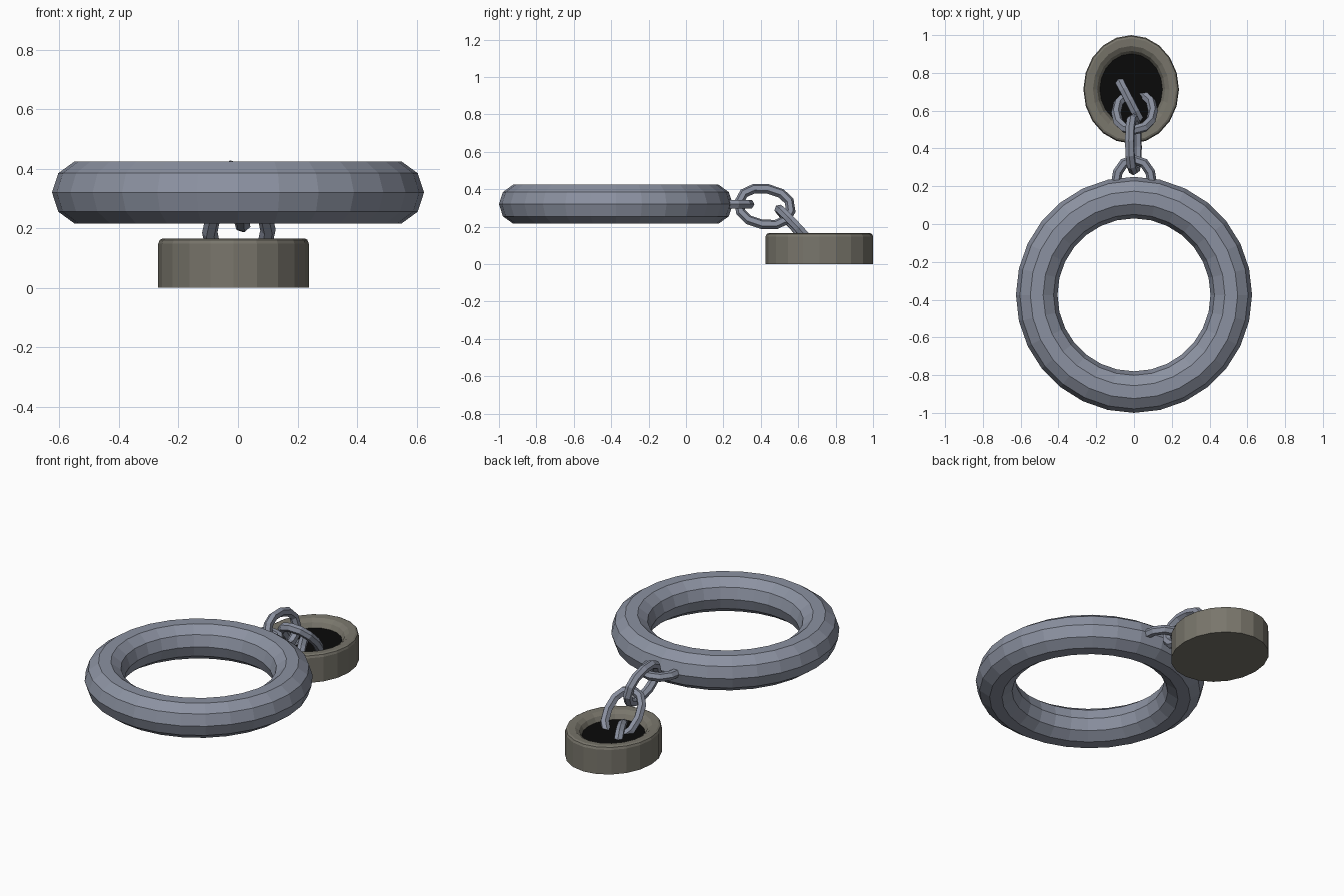
import bpy, bmesh, math
from mathutils import Vector

if "Cube" in bpy.data.objects:
    bpy.data.objects.remove(bpy.data.objects["Cube"])


def material(name, rgb):
    m = bpy.data.materials.new(name)
    m.diffuse_color = (*rgb, 1)
    m.use_nodes = True
    m.node_tree.nodes["Principled BSDF"].inputs["Base Color"].default_value = m.diffuse_color
    return m


STEEL = material("blue grey steel", (0.26, 0.285, 0.355))
STONE = material("warm grey stone", (0.19, 0.18, 0.148))
BLACK = material("black", (0.003, 0.003, 0.003))


def finish(name, bm, mats):
    bmesh.ops.recalc_face_normals(bm, faces=bm.faces)
    me = bpy.data.meshes.new(name)
    bm.to_mesh(me)
    bm.free()
    for m in mats:
        me.materials.append(m)
    ob = bpy.data.objects.new(name, me)
    bpy.context.collection.objects.link(ob)
    return ob


def bridge(bm, a, b):
    n = len(a)
    return [bm.faces.new((a[i], a[(i + 1) % n], b[(i + 1) % n], b[i])) for i in range(n)]


def loop(name, center, u, v, a, b, wire, segs, sides, power=2.0):
    """Closed tube along a (super)ellipse spanned by directions u and v."""
    c, u = Vector(center), Vector(u).normalized()
    v = Vector(v)
    v = (v - u * v.dot(u)).normalized()
    n = u.cross(v)

    def point(t):
        ct, st = math.cos(t), math.sin(t)
        e = 2 / power
        return (u * (a * math.copysign(abs(ct) ** e, ct))
                + v * (b * math.copysign(abs(st) ** e, st)))

    bm = bmesh.new()
    rings = []
    for i in range(segs):
        t = 2 * math.pi * i / segs
        tangent = (point(t + 0.05) - point(t - 0.05)).normalized()
        out = tangent.cross(n)
        rings.append([bm.verts.new(c + point(t)
                      + out * (wire * math.cos(2 * math.pi * k / sides))
                      + n * (wire * math.sin(2 * math.pi * k / sides)))
                      for k in range(sides)])
    for i in range(segs):
        bridge(bm, rings[i], rings[(i + 1) % segs])
    return finish(name, bm, [STEEL])


# Large ring
loop("large_ring", (0, -0.375, 0.32), (1, 0, 0), (0, 1, 0), 0.515, 0.515, 0.11, 28, 10)

# Chain links, from the ring down into the cup
W = 0.026
loop("chain_link_1", (0, 0.2, 0.32), (0, 1, 0), (1, 0, 0), 0.14, 0.098, W, 12, 6, 2.2)
loop("chain_link_2", (-0.003, 0.422, 0.307), (0, 0.985, -0.17), (-0.2, 0.1, 0.97),
     0.14, 0.098, W, 12, 6, 2.2)
loop("chain_link_3", (0.003, 0.594, 0.19), (0, 0.68, -0.73), (1, 0.03, 0.06),
     0.14, 0.098, W, 12, 6, 2.2)
loop("chain_link_4", (-0.025, 0.655, 0.085), (-0.46, 0.88, 0), (0, 0, 1),
     0.12, 0.05, W, 12, 6, 2.2)

# Oval cup with rounded rim and black recessed floor
bm = bmesh.new()
profile = [(1, 0), (1, 0.148), (0.98, 0.161), (0.94, 0.166), (0.80, 0.163),
           (0.71, 0.147), (0.655, 0.12)]
SEGS = 20
rings = [[bm.verts.new((-0.015 + 0.253 * s * math.cos(2 * math.pi * i / SEGS),
                        0.713 + 0.287 * s * math.sin(2 * math.pi * i / SEGS), z))
          for i in range(SEGS)] for s, z in profile]
for a, b in zip(rings, rings[1:]):
    bridge(bm, a, b)
bm.faces.new(rings[0])
bm.faces.new(rings[-1]).material_index = 1
finish("oval_cup", bm, [STONE, BLACK])
